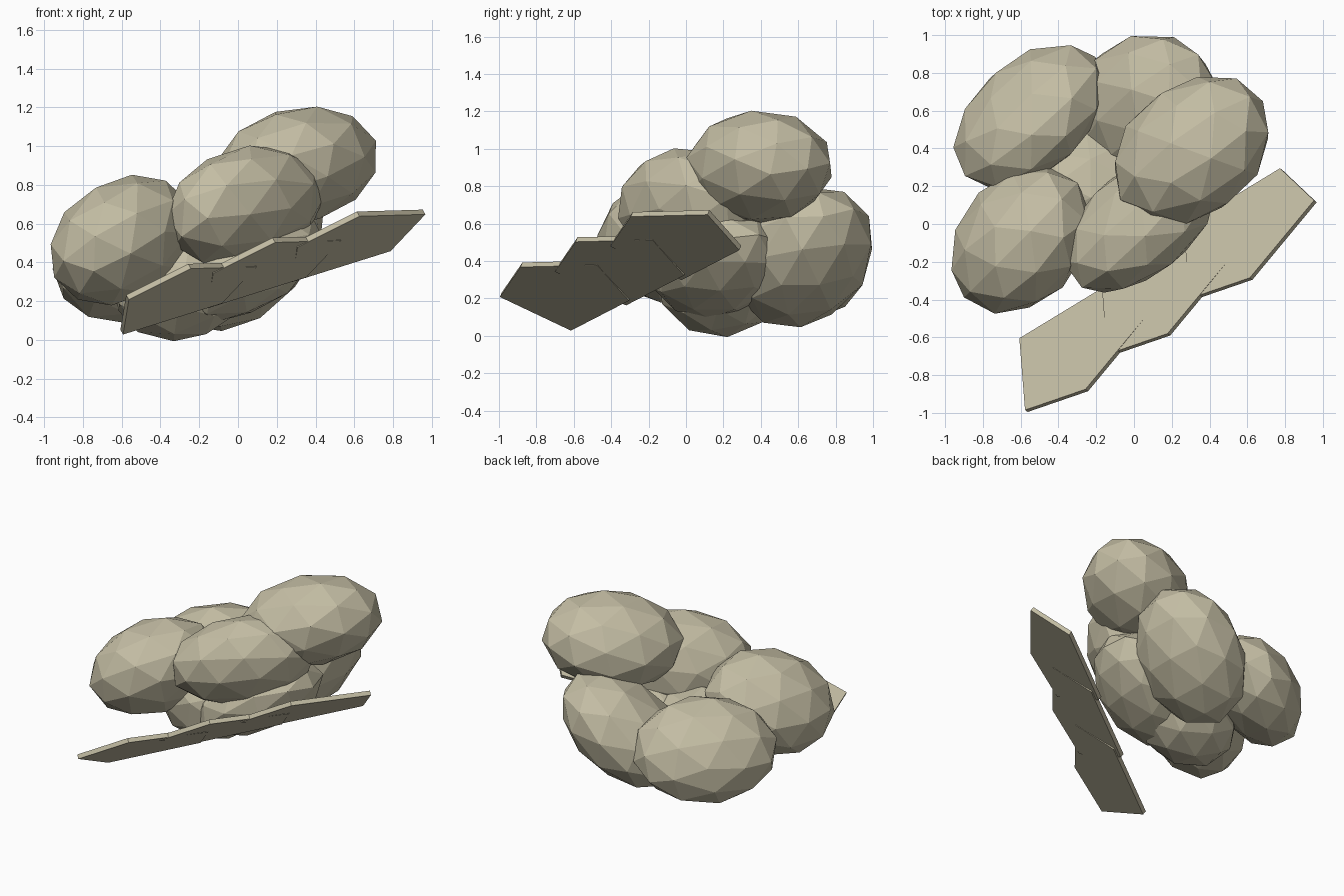
import bpy, bmesh
from math import sqrt
from mathutils import Matrix, Vector, Euler

cube = bpy.data.objects.get("Cube")
if cube:
    bpy.data.objects.remove(cube, do_unlink=True)

# One warm stone colour for everything
beige = bpy.data.materials.new("warm_beige")
beige.use_nodes = True
colour = (0.55, 0.51, 0.37, 1)
beige.diffuse_color = colour
beige.node_tree.nodes["Principled BSDF"].inputs["Base Color"].default_value = colour


def finish(bm, name):
    bmesh.ops.recalc_face_normals(bm, faces=bm.faces)
    mesh = bpy.data.meshes.new(name)
    bm.to_mesh(mesh)
    bm.free()
    mesh.materials.append(beige)
    obj = bpy.data.objects.new(name, mesh)
    bpy.context.collection.objects.link(obj)
    return obj


def boulder(name, centre, half, lean, spin):
    """Low-poly ellipsoid with given half extents; lean tilts it in xy, xz, yz."""
    xy, xz, yz = lean
    c = sqrt(1 - xy * xy)
    k = (yz - xy * xz) / c
    tilt = Matrix(((1, 0, 0), (xy, c, 0), (xz, k, sqrt(1 - xz * xz - k * k))))
    shape = Matrix.Diagonal(Vector(half) * 1.03) @ tilt @ Euler((spin, spin * 2, spin)).to_matrix()
    bm = bmesh.new()
    bmesh.ops.create_icosphere(bm, subdivisions=2, radius=1)
    bm.transform(Matrix.Translation(centre) @ shape.to_4x4())
    finish(bm, name)


# Heap of rounded boulders
boulder("front_right_boulder", (-.60, -.085, .515), (.365, .385, .33), (.25, .22, .05), .3)
boulder("back_right_boulder", (-.55, .57, .41), (.395, .38, .32), (.42, .15, -.15), .8)
boulder("top_boulder", (.305, .39, .90), (.41, .39, .30), (.27, .15, .02), 1.2)
boulder("middle_boulder", (.035, .01, .69), (.40, .37, .31), (.48, .2, .0), .5)
boulder("back_boulder", (.05, .63, .42), (.385, .37, .37), (.12, .45, .2), 1.7)
boulder("lower_boulder", (.06, .16, .38), (.37, .35, .28), (.25, .5, .1), 2.1)
boulder("base_boulder", (-.28, .18, .30), (.36, .33, .30), (.1, .15, 0), .9)

# Row of three overlapping five-sided slabs leaning in front of the heap
outline = [Vector(p) for p in ((-.60, -.61, .04), (-.57, -.99, .22), (-.25, -.88, .38),
                               (.09, -.47, .39), (-.09, -.30, .20))]
step = Vector((.435, .295, .135))
normal = (outline[1] - outline[0]).cross(outline[4] - outline[0]).normalized()
thickness = .03
for i, place in enumerate(("right", "middle", "left")):
    bm = bmesh.new()
    base = [p + step * i - normal * thickness / 2 for p in outline]
    face = bm.faces.new([bm.verts.new(p) for p in base])
    top = bmesh.ops.extrude_face_region(bm, geom=[face], use_keep_orig=True)
    verts = [v for v in top["geom"] if isinstance(v, bmesh.types.BMVert)]
    bmesh.ops.translate(bm, verts=verts, vec=normal * thickness)
    finish(bm, place + "_slab")
